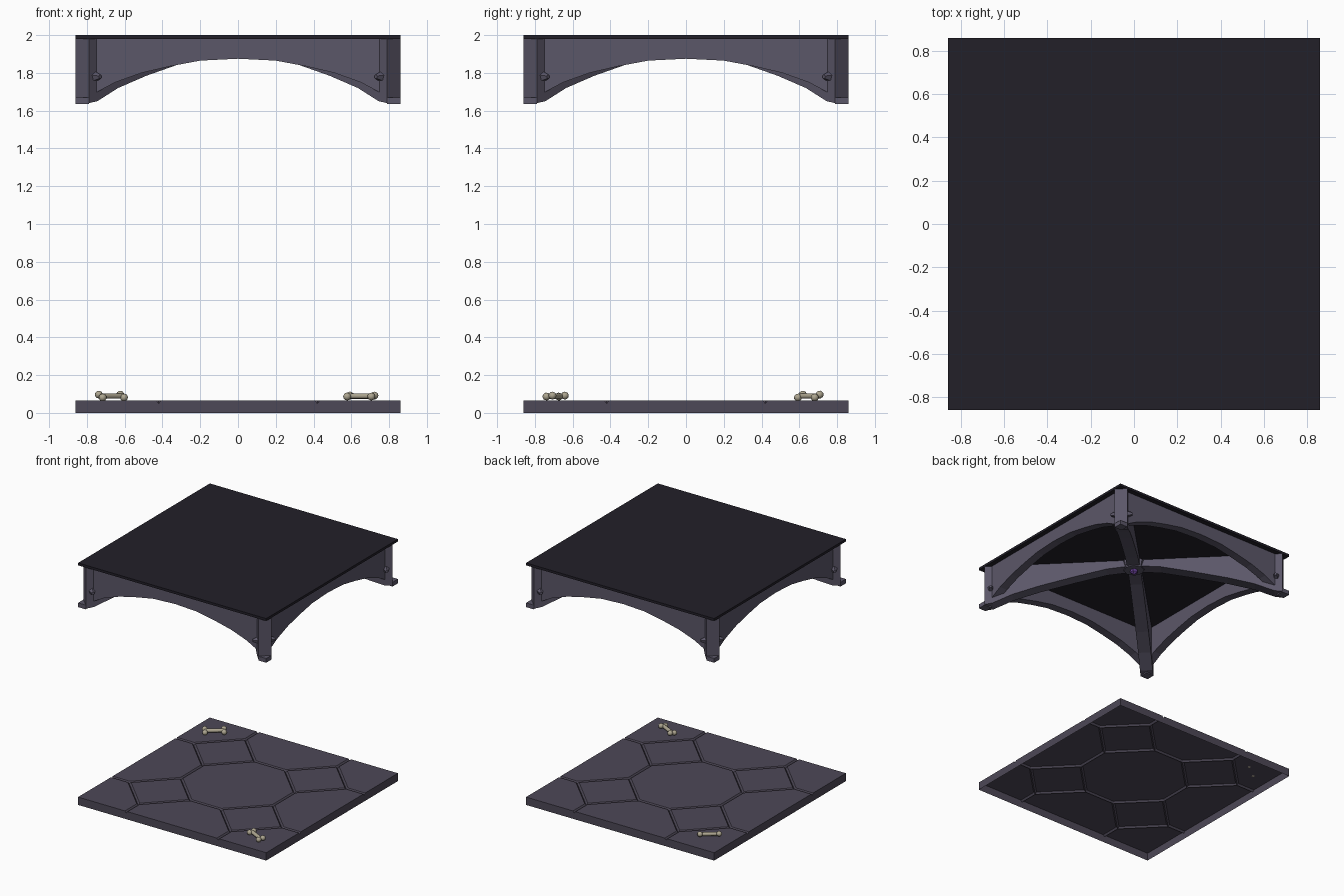
import bpy, bmesh
from math import pi, sqrt, radians
from mathutils import Matrix, Vector

if "Cube" in bpy.data.objects:
    bpy.data.objects.remove(bpy.data.objects["Cube"])

H = 0.86          # half width of the tile
Q = 2 ** 0.5


def material(name, rgb):
    m = bpy.data.materials.new(name)
    m.diffuse_color = (*rgb, 1)
    m.use_nodes = True
    m.node_tree.nodes["Principled BSDF"].inputs["Base Color"].default_value = m.diffuse_color
    return m


STONE = material("stone", (0.105, 0.095, 0.14))
FLOOR = material("floor_stone", (0.075, 0.065, 0.095))
DARK = material("dark_stone", (0.016, 0.014, 0.022))
BONE = material("bone", (0.42, 0.38, 0.28))
GEM = material("purple_gem", (0.16, 0.06, 0.36))


def finish(name, bm, mat, matrix=Matrix()):
    bm.transform(matrix)
    me = bpy.data.meshes.new(name)
    bm.to_mesh(me)
    bm.free()
    me.materials.append(mat)
    ob = bpy.data.objects.new(name, me)
    bpy.context.collection.objects.link(ob)
    return ob


def box(name, lo, hi, mat):
    lo, hi = Vector(lo), Vector(hi)
    bm = bmesh.new()
    bmesh.ops.create_cube(bm, size=1)
    size = hi - lo
    return finish(name, bm, mat, Matrix.Translation((lo + hi) / 2) @ Matrix.Diagonal((*size, 1)))


def arch(name, half, top, y0, y1, mat, angle):
    """Prism with a mirrored arched underside, turned about z."""
    under = [(-x, z) for x, z in reversed(half) if x > 0] + half
    pts = [(half[-1][0], top), (-half[-1][0], top)] + under
    bm = bmesh.new()
    face = bm.faces.new([bm.verts.new((x, y0, z)) for x, z in pts])
    ext = bmesh.ops.extrude_face_region(bm, geom=[face])
    bmesh.ops.translate(bm, vec=(0, y1 - y0, 0),
                        verts=[v for v in ext["geom"] if isinstance(v, bmesh.types.BMVert)])
    bmesh.ops.recalc_face_normals(bm, faces=bm.faces)
    return finish(name, bm, mat, Matrix.Rotation(angle, 4, 'Z'))


def inset(poly, d):
    """Move the inner edges of a CCW polygon inwards; edges on the rim stay put."""
    def line(a, b):
        n = Vector((a.y - b.y, b.x - a.x)).normalized()
        mid = (a + b) / 2
        rim = max(abs(mid.x), abs(mid.y)) > H - 1e-4
        return n, n.dot(a) + (0 if rim else d)
    out = []
    for i, p in enumerate(poly):
        (n, c), (m, e) = line(poly[i - 1], p), line(p, poly[(i + 1) % len(poly)])
        det = n.x * m.y - n.y * m.x
        out.append(Vector(((c * m.y - e * n.y) / det, (n.x * e - m.x * c) / det)))
    return out


# Floor: open shell of bevelled paving tiles
A, B, C = 0.14, 0.42, 0.70
octagon = [(B, -A), (B, A), (A, B), (-A, B), (-B, A), (-B, -A), (-A, -B), (A, -B)]
tiles = [[Vector(p) for p in octagon]]
patterns = [[(A, B), (B, A), (C, B), (B, C)],
            [(A, -B), (-A, -B), (-B, -C), (-B, -H), (B, -H), (B, -C)],
            [(B, C), (C, B), (H, B), (H, H), (B, H)]]
for k in range(4):
    rot = Matrix.Rotation(k * pi / 2, 2)
    for pat in patterns:
        poly = [rot @ Vector(p) for p in pat]
        area = sum(poly[i - 1].cross(poly[i]) for i in range(len(poly)))
        tiles.append(poly if area > 0 else poly[::-1])
bm = bmesh.new()
for poly in tiles:
    low = [bm.verts.new((p.x, p.y, 0.05)) for p in poly]
    top = [bm.verts.new((p.x, p.y, 0.065)) for p in inset(poly, 0.012)]
    bm.faces.new(top)
    for i in range(len(poly)):
        bm.faces.new((low[i - 1], low[i], top[i], top[i - 1]))
rim = [(-H, -H), (H, -H), (H, H), (-H, H)]
for i in range(4):
    (a, b), (c, d) = rim[i - 1], rim[i]
    bm.faces.new([bm.verts.new(v) for v in ((a, b, 0), (c, d, 0), (c, d, 0.05), (a, b, 0.05))])
bmesh.ops.remove_doubles(bm, verts=bm.verts, dist=1e-4)
finish("floor_slab", bm, FLOOR)

# Roof plate
box("roof_plate", (-H, -H, 1.98), (H, H, 2.0), DARK)

# Four arched side walls
wall = [(0, 1.875), (0.2, 1.865), (0.36, 1.835), (0.51, 1.8), (0.65, 1.75), (0.8, 1.67)]
for k in range(4):
    arch(f"arch_wall_{k}", wall, 1.985, -0.82, -0.75, STONE, k * pi / 2)

# Two crossing diagonal ribs
rib = [(x * Q, z) for x, z in [(0, 1.93), (0.15, 1.91), (0.33, 1.852), (0.52, 1.785),
                               (0.67, 1.72), (0.78, 1.65), (0.825, 1.64)]]
for k in range(2):
    arch(f"diagonal_rib_{k}", rib, 1.984 - 0.001 * k, -0.05, 0.05, STONE, pi / 4 + k * pi / 2)

# Corner feet and the spikes through each corner rib
for i, (sx, sy) in enumerate([(-1, -1), (1, -1), (1, 1), (-1, 1)]):
    xs, ys = sorted((sx * 0.79, sx * H)), sorted((sy * 0.79, sy * H))
    box(f"corner_foot_{i}", (xs[0], ys[0], 1.635), (xs[1], ys[1], 1.67), STONE)
    for side in (-1, 1):
        bm = bmesh.new()
        bmesh.ops.create_cone(bm, cap_ends=True, segments=5, radius1=0.047, radius2=0.012, depth=0.085)
        d = Vector((-sx * side, sy * side, 0)).normalized()
        m = Matrix.Translation(Vector((sx * 0.79, sy * 0.79, 1.78)) + d * 0.043)
        finish(f"corner_spike_{i}_{'a' if side < 0 else 'b'}", bm, STONE,
               m @ d.to_track_quat('Z', 'Y').to_matrix().to_4x4())

# Centre boss with hanging gem
bm = bmesh.new()
bmesh.ops.create_cone(bm, cap_ends=True, segments=8, radius1=0.08, radius2=0.1, depth=0.06)
finish("centre_boss", bm, STONE, Matrix.Translation((0, 0, 1.945)))
bm = bmesh.new()
bmesh.ops.create_icosphere(bm, subdivisions=1, radius=0.035)
finish("centre_gem", bm, GEM, Matrix.Translation((0, 0, 1.912)))


# Bones lying in two corners
def bone(name, x, y, angle, roll):
    bm = bmesh.new()
    bmesh.ops.create_cone(bm, segments=8, radius1=0.015, radius2=0.015, depth=0.15,
                          matrix=Matrix.Rotation(pi / 2, 4, 'Y'))
    for sx in (-1, 1):
        for sy in (-1, 1):
            bmesh.ops.create_icosphere(bm, subdivisions=2, radius=0.021,
                                       matrix=Matrix.Translation((sx * 0.072, sy * 0.018, 0)))
    ob = finish(name, bm, BONE, Matrix.Translation((x, y, 0.089)) @
                Matrix.Rotation(radians(angle), 4, 'Z') @ Matrix.Rotation(radians(roll), 4, 'X'))
    for p in ob.data.polygons:
        p.use_smooth = True


bone("back_bone", -0.67, 0.65, 38, 25)
bone("front_bone", 0.65, -0.69, -27, 8)
